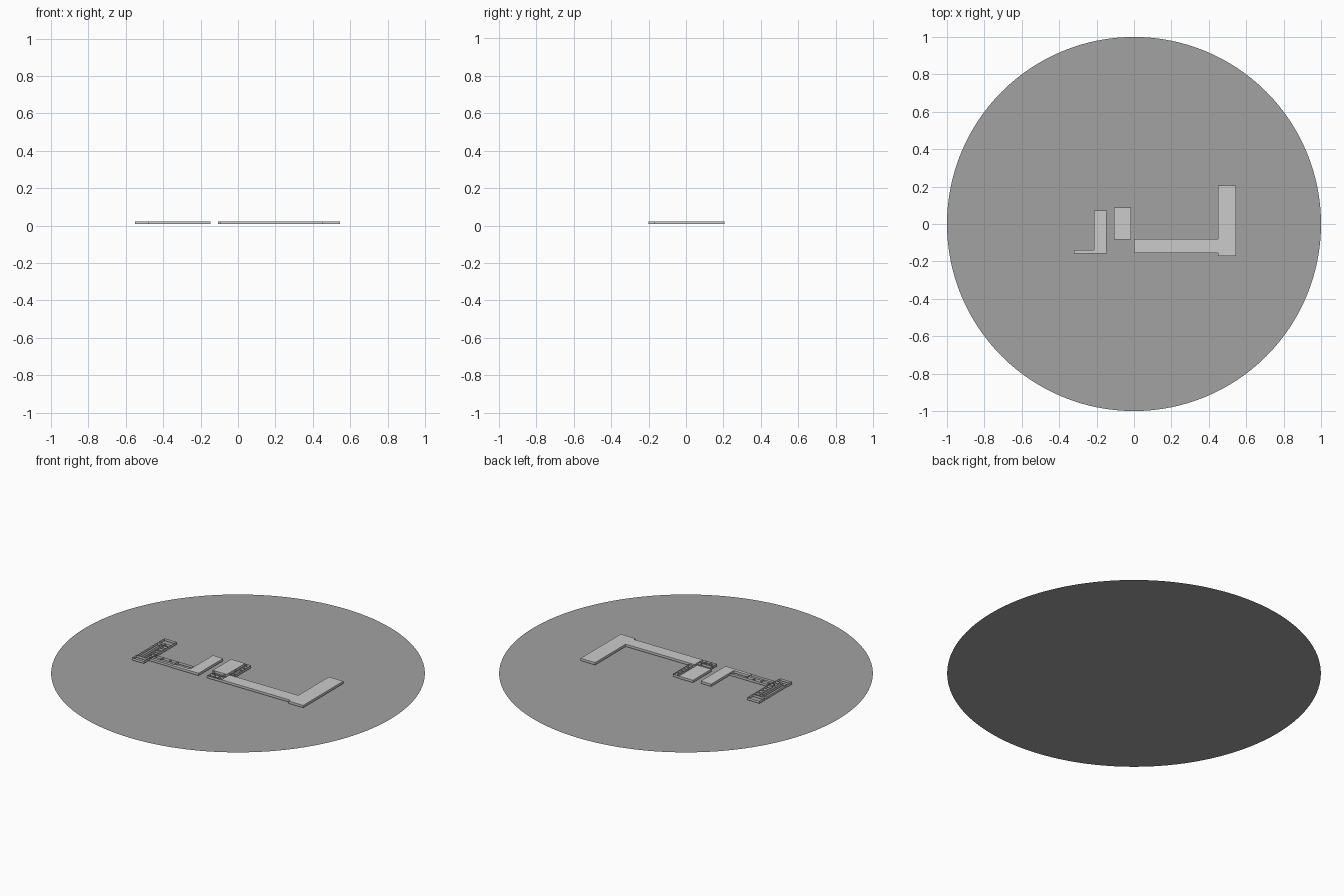
import bpy, bmesh

if "Cube" in bpy.data.objects:
    bpy.data.objects.remove(bpy.data.objects["Cube"])

Z0, Z1 = 0.008, 0.022


def make_object(name, bm):
    mesh = bpy.data.meshes.new(name)
    bm.to_mesh(mesh)
    bm.free()
    obj = bpy.data.objects.new(name, mesh)
    bpy.context.collection.objects.link(obj)
    return obj


def solid(name, outline):
    """Closed block extruded from a flat footprint."""
    bm = bmesh.new()
    face = bm.faces.new([bm.verts.new((x, y, Z0)) for x, y in outline])
    ext = bmesh.ops.extrude_face_region(bm, geom=[face], use_keep_orig=True)
    for v in ext["geom"]:
        if isinstance(v, bmesh.types.BMVert):
            v.co.z = Z1
    bmesh.ops.recalc_face_normals(bm, faces=bm.faces)
    return make_object(name, bm)


def open_walls(name, rooms):
    """Roofless rooms: four upright walls per rectangle (x0, y0, x1, y1)."""
    bm = bmesh.new()
    for x0, y0, x1, y1 in rooms:
        pts = [(x0, y0), (x1, y0), (x1, y1), (x0, y1)]
        low = [bm.verts.new((x, y, Z0)) for x, y in pts]
        top = [bm.verts.new((x, y, Z1)) for x, y in pts]
        for i in range(4):
            j = (i + 1) % 4
            bm.faces.new((low[i], low[j], top[j], top[i]))
    return make_object(name, bm)


def stack(x0, x1, ys):
    """Column of rooms between successive y values."""
    return [(x0, a, x1, b) for a, b in zip(ys, ys[1:])]


def row(y0, y1, xs):
    """Row of rooms between successive x values."""
    return [(a, y0, b, y1) for a, b in zip(xs, xs[1:])]


# Translucent round ground sheet
bm = bmesh.new()
bmesh.ops.create_circle(bm, cap_ends=True, segments=128, radius=1)
for f in bm.faces:
    if f.normal.z < 0:
        f.normal_flip()
disc = make_object("ground_disc", bm)
mat = bpy.data.materials.new("ground_grey")
mat.diffuse_color = (0.36, 0.36, 0.36, 0.78)
mat.use_nodes = True
mat.node_tree.nodes["Principled BSDF"].inputs["Base Color"].default_value = mat.diffuse_color
disc.data.materials.append(mat)

# Roofed wings
solid("right_wing", [(0.0, -0.155), (0.45, -0.155), (0.45, -0.17), (0.545, -0.17),
                     (0.545, 0.205), (0.45, 0.205), (0.45, -0.08), (0.0, -0.08)])
solid("middle_block", [(-0.107, -0.083), (-0.015, -0.083),
                       (-0.015, 0.088), (-0.107, 0.088)])
solid("left_wing", [(-0.32, -0.158), (-0.147, -0.158), (-0.147, 0.072),
                    (-0.215, 0.072), (-0.215, -0.138), (-0.32, -0.138)])

# Roofless rooms beside the middle block
open_walls("middle_side_rooms",
           stack(-0.015, 0.027, [-0.07, -0.01, 0.085])
           + stack(0.0, 0.027, [-0.06, -0.03, 0.0, 0.03, 0.06, 0.085]))
open_walls("middle_front_rooms",
           row(-0.155, -0.122, [-0.093, -0.06, -0.03, 0.003])
           + row(-0.115, -0.083, [-0.093, -0.025, 0.003]))

# Roofless rooms of the far left building
open_walls("left_end_rooms", [(-0.55, 0.048, -0.47, 0.1), (-0.552, -0.2, -0.475, -0.16)]
           + stack(-0.55, -0.522, [-0.16, 0.035])
           + stack(-0.522, -0.505, [-0.16, 0.02])
           + stack(-0.505, -0.47, [-0.16, -0.09, -0.05, -0.015, 0.02, 0.048]))
open_walls("left_corridor_rooms",
           row(-0.123, -0.1, [-0.495, -0.46, -0.415, -0.365, -0.32])
           + [(-0.415, -0.137, -0.32, -0.123), (-0.475, -0.155, -0.32, -0.137),
              (-0.32, -0.137, -0.217, -0.1), (-0.217, -0.12, -0.2, -0.105)])
